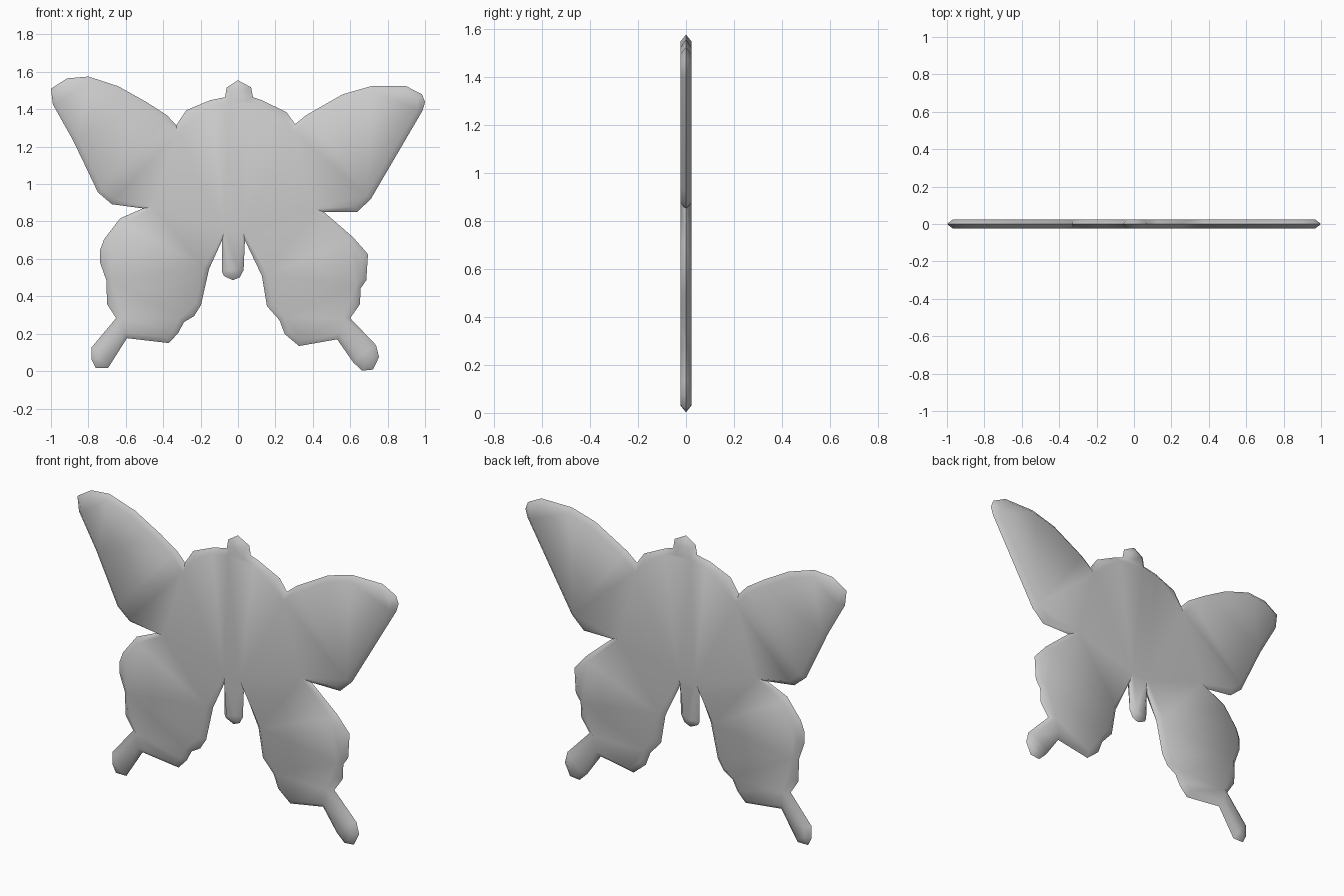
import bpy, bmesh, math
from mathutils import Vector

if "Cube" in bpy.data.objects:
    bpy.data.objects.remove(bpy.data.objects["Cube"])

HALF = 0.023    # half thickness
RIM = 0.028     # width of the chamfered rim

# Silhouette in clockwise order (x, z), one chain per part
head = [(-.07, 1.464), (-.06, 1.517), (0, 1.555), (.07, 1.517), (.08, 1.464)]
right_shoulder = [(.128, 1.448), (.26, 1.384), (.305, 1.32)]
right_upper_wing = [(.364, 1.368), (.56, 1.48), (.71, 1.523), (.9, 1.523), (.984, 1.48),
                    (1, 1.437), (.985, 1.39), (.71, .92), (.636, .85), (.46, .85)]
right_lower_wing = [(.615, .716), (.695, .625), (.686, .486), (.656, .443), (.652, .358), (.6, .283)]
right_tail = [(.738, .139), (.754, .075), (.722, .008), (.663, .002), (.615, .048), (.53, .17)]
right_inner_edge = [(.326, .134), (.25, .198), (.222, .272), (.155, .347), (.128, .508), (.037, .7)]
abdomen = [(.03, .54), (.01, .502), (-.027, .486), (-.075, .508), (-.085, .53), (-.085, .7)]
left_inner_edge = [(-.155, .545), (-.198, .353), (-.235, .294), (-.289, .262), (-.32, .203), (-.37, .15)]
left_tail = [(-.594, .176), (-.695, .016), (-.76, .016), (-.782, .059), (-.782, .128), (-.652, .283)]
left_lower_wing = [(-.7, .358), (-.704, .486), (-.738, .582), (-.738, .646), (-.716, .705),
                   (-.63, .817), (-.508, .87)]
left_upper_wing = [(-.674, .892), (-.749, .956), (-.882, 1.234), (-.99, 1.426), (-1, 1.51),
                   (-.914, 1.565), (-.8, 1.575), (-.64, 1.523), (-.487, 1.437), (-.38, 1.368)]
left_shoulder = [(-.33, 1.314), (-.278, 1.394), (-.15, 1.448)]

outline = [Vector(p) for chain in (
    head, right_shoulder, right_upper_wing, right_lower_wing, right_tail, right_inner_edge,
    abdomen, left_inner_edge, left_tail, left_lower_wing, left_upper_wing, left_shoulder)
    for p in chain]


def inset(points, d):
    """Mitred inward offset of a clockwise loop, limited at sharp notches."""
    result = []
    for i, p in enumerate(points):
        a = (p - points[i - 1]).normalized()
        b = (points[(i + 1) % len(points)] - p).normalized()
        na, nb = Vector((a.y, -a.x)), Vector((b.y, -b.x))
        m = (na + nb).normalized()
        result.append(p + m * min(d / max(m.dot(na), 0.1), 2 * d))
    return result


# Thin plate: sharp middle outline, sloping to flat front and back faces
bm = bmesh.new()
inner = inset(outline, RIM)
front = [bm.verts.new((p.x, -HALF, p.y)) for p in inner]
middle = [bm.verts.new((p.x, 0, p.y)) for p in outline]
back = [bm.verts.new((p.x, HALF, p.y)) for p in inner]
n = len(outline)
for r1, r2 in ((front, middle), (middle, back)):
    for i in range(n):
        j = (i + 1) % n
        bm.faces.new((r1[i], r1[j], r2[j], r2[i]))
caps = [bm.faces.new(front), bm.faces.new(back[::-1])]
bm.normal_update()
bmesh.ops.triangulate(bm, faces=caps)
bmesh.ops.recalc_face_normals(bm, faces=bm.faces[:])

mesh = bpy.data.meshes.new("butterfly_plate")
bm.to_mesh(mesh)
bm.free()
plate = bpy.data.objects.new("butterfly_plate", mesh)
bpy.context.collection.objects.link(plate)
bpy.context.view_layer.objects.active = plate
plate.select_set(True)
bpy.ops.object.shade_smooth_by_angle(angle=math.radians(60))
